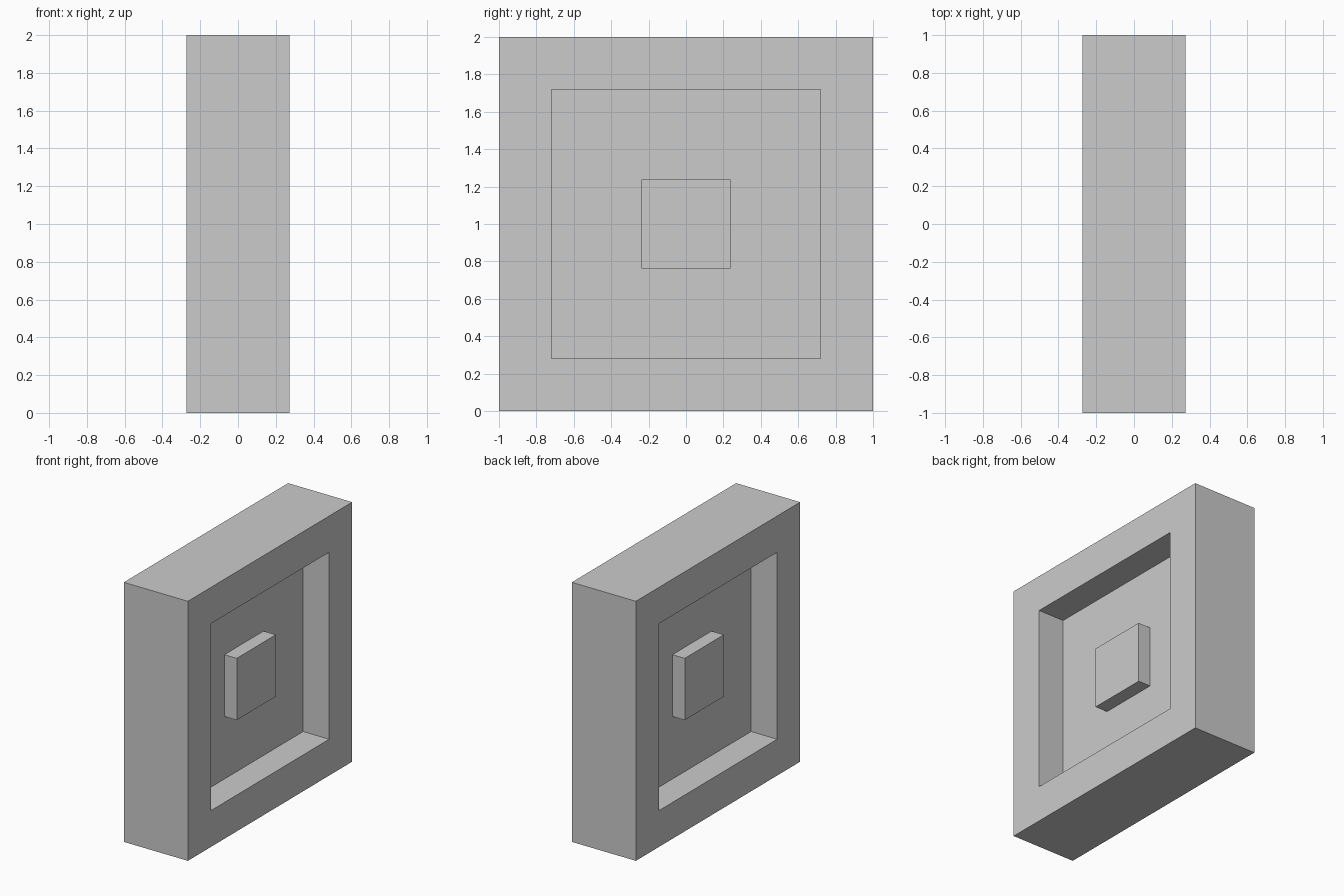
import bpy
import bmesh
from mathutils import Vector

cube = bpy.data.objects.get("Cube")
if cube:
    bpy.data.objects.remove(cube, do_unlink=True)

HALF_WIDTH = 0.273     # half thickness of the outer frame
POCKET_HALF = 0.72     # half size of the square recess
POCKET_DEPTH = 0.222
BOSS_HALF = 0.238      # half size of the central square boss
BOSS_HEIGHT = 0.105

grey = bpy.data.materials.new("light grey")
grey.use_nodes = True
grey.diffuse_color = (0.6, 0.6, 0.6, 1)
grey.node_tree.nodes["Principled BSDF"].inputs["Base Color"].default_value = (0.6, 0.6, 0.6, 1)


def inset_step(bm, face, size, half, shift):
    """Inset a square face to a new half size, then extrude it along x."""
    bmesh.ops.inset_region(bm, faces=[face], thickness=size - half, use_even_offset=True)
    face_normal = face.normal.copy()
    result = bmesh.ops.extrude_discrete_faces(bm, faces=[face])
    new_face = result["faces"][0]
    bmesh.ops.translate(bm, verts=new_face.verts, vec=face_normal * shift)
    bm.normal_update()
    return new_face


# Square block
bm = bmesh.new()
bmesh.ops.create_cube(bm, size=2)
bmesh.ops.scale(bm, verts=bm.verts, vec=Vector((HALF_WIDTH, 1, 1)))
bmesh.ops.translate(bm, verts=bm.verts, vec=Vector((0, 0, 1)))
bm.normal_update()

# Recess and raised boss on both broad sides
for side in [f for f in bm.faces if abs(f.normal.x) > 0.9]:
    floor = inset_step(bm, side, 1, POCKET_HALF, -POCKET_DEPTH)
    inset_step(bm, floor, POCKET_HALF, BOSS_HALF, BOSS_HEIGHT)

bmesh.ops.recalc_face_normals(bm, faces=bm.faces)
mesh = bpy.data.meshes.new("recessed_square_block")
bm.to_mesh(mesh)
bm.free()
mesh.materials.append(grey)
block = bpy.data.objects.new("recessed_square_block", mesh)
bpy.context.collection.objects.link(block)
